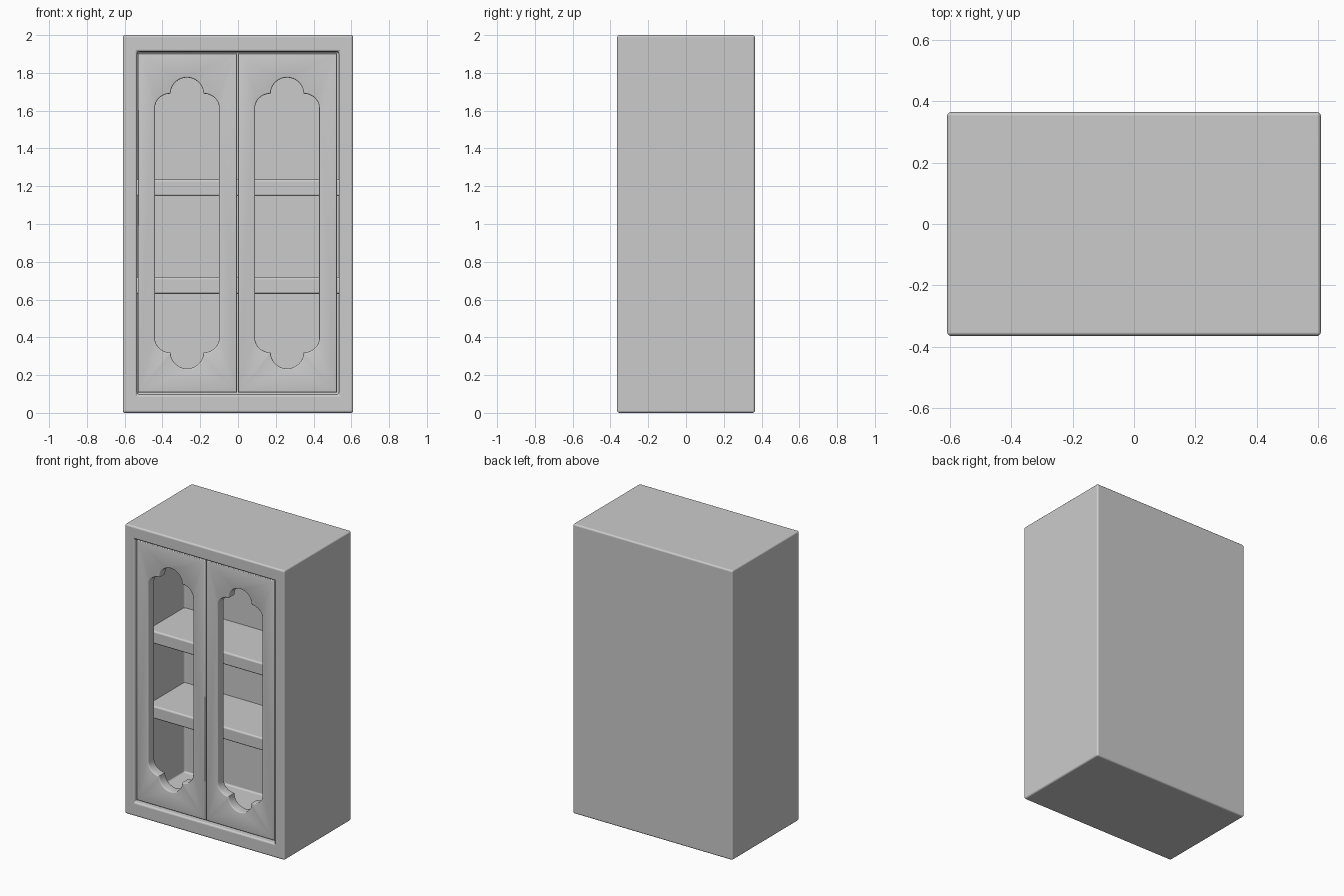
import bpy, bmesh
from math import sin, cos, pi, radians

if "Cube" in bpy.data.objects:
    bpy.data.objects.remove(bpy.data.objects["Cube"])


def finish(obj, bevel=0, segments=3):
    """Optional rounded edges, then smooth shading with sharp edges kept."""
    if bevel:
        mod = obj.modifiers.new("rounded_edges", 'BEVEL')
        mod.width, mod.segments = bevel, segments
        mod.limit_method = 'ANGLE'
        mod.harden_normals = True
    bpy.ops.object.select_all(action='DESELECT')
    obj.select_set(True)
    bpy.context.view_layer.objects.active = obj
    bpy.ops.object.shade_smooth_by_angle(angle=radians(40))


def box(name, lo, hi):
    bm = bmesh.new()
    bmesh.ops.create_cube(bm, size=1)
    for v in bm.verts:
        v.co = [(a + b) / 2 + c * (b - a) for a, b, c in zip(lo, hi, v.co)]
    return bm, name


def to_object(bm, name):
    bmesh.ops.recalc_face_normals(bm, faces=bm.faces)
    mesh = bpy.data.meshes.new(name)
    bm.to_mesh(mesh)
    bm.free()
    obj = bpy.data.objects.new(name, mesh)
    bpy.context.collection.objects.link(obj)
    return obj


# Case: solid box with the front face inset and pushed inwards
bm, name = box("cabinet_case", (-0.61, -0.365, 0), (0.61, 0.365, 2))
front = min(bm.faces, key=lambda f: f.calc_center_median().y)
bmesh.ops.inset_region(bm, faces=[front], thickness=0.08)
for v in front.verts:
    v.co.x = 0.534 if v.co.x > 0 else -0.534
    v.co.z = 1.912 if v.co.z > 1 else 0.098
cavity = bmesh.ops.extrude_face_region(bm, geom=[front])
for v in cavity["geom"]:
    if isinstance(v, bmesh.types.BMVert):
        v.co.y = 0.178
if front.is_valid:
    bmesh.ops.delete(bm, geom=[front], context='FACES_ONLY')
finish(to_object(bm, name), 0.012)

# Shelves
for name, z in (("lower_shelf", 0.63), ("upper_shelf", 1.147)):
    bm, name = box(name, (-0.55, -0.22, z), (0.55, 0.2, z + 0.088))
    finish(to_object(bm, name), 0.012)


def window_outline(cx, cz):
    """Long window with rounded shoulders and a round lobe at each end."""
    n = 10
    quarter = [(0.17 - 0.083 * (1 - cos(a)), 0.61 + 0.075 * sin(a))
               for a in (pi / 2 * i / n for i in range(n + 1))]
    quarter += [(0.087 * cos(a), 0.685 + 0.085 * sin(a))
                for a in (pi / 2 * i / n for i in range(1, n + 1))]
    half = quarter + [(-x, z) for x, z in quarter[-2::-1]]
    return [(cx + x, cz + z) for x, z in half + [(-x, -z) for x, z in half]]


def door(name, x0, x1, cx):
    bev = 0.007
    curve = bpy.data.curves.new(name, 'CURVE')
    curve.dimensions, curve.fill_mode = '2D', 'BOTH'
    curve.extrude = 0.034 - bev
    curve.bevel_depth, curve.bevel_resolution, curve.offset = bev, 2, -bev
    frame = [(x0, 0.108), (x1, 0.108), (x1, 1.902), (x0, 1.902)]
    for points in (frame, window_outline(cx, 1.005)):
        spline = curve.splines.new('POLY')
        spline.points.add(len(points) - 1)
        for p, (x, z) in zip(spline.points, points):
            p.co = (x, z, 0, 1)
        spline.use_cyclic_u = True
    obj = bpy.data.objects.new(name, curve)
    bpy.context.collection.objects.link(obj)
    obj.location.y = -0.316
    obj.rotation_euler.x = pi / 2
    bpy.ops.object.select_all(action='DESELECT')
    obj.select_set(True)
    bpy.context.view_layer.objects.active = obj
    bpy.ops.object.convert(target='MESH')
    bm = bmesh.new()
    bm.from_mesh(obj.data)
    bmesh.ops.remove_doubles(bm, verts=bm.verts, dist=0.0001)
    bmesh.ops.recalc_face_normals(bm, faces=bm.faces)
    bm.to_mesh(obj.data)
    bm.free()
    finish(obj)


# Pair of doors with a narrow gap between them
door("left_door", -0.53, -0.005, -0.27)
door("right_door", 0.001, 0.524, 0.26)
